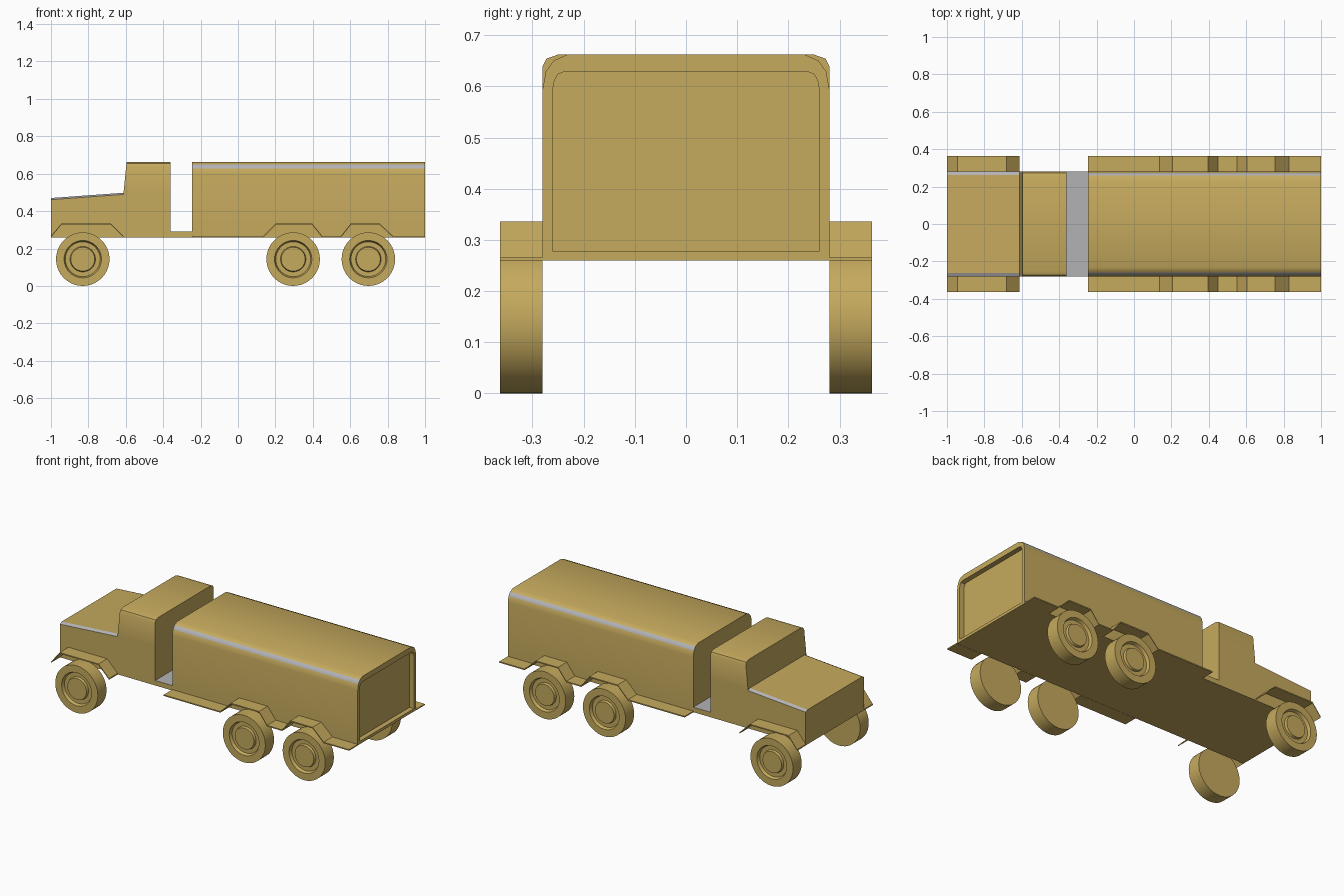
import bpy, bmesh, math
from mathutils import Vector

if "Cube" in bpy.data.objects:
    bpy.data.objects.remove(bpy.data.objects["Cube"])


def material(name, rgb):
    m = bpy.data.materials.new(name)
    m.diffuse_color = (*rgb, 1)
    m.use_nodes = True
    m.node_tree.nodes["Principled BSDF"].inputs["Base Color"].default_value = m.diffuse_color
    return m


TAN = material("tan paint", (0.56, 0.40, 0.11))
GREY = material("bare grey", (0.45, 0.45, 0.47))


def finish(name, bm, angle=None):
    bmesh.ops.recalc_face_normals(bm, faces=bm.faces)
    me = bpy.data.meshes.new(name)
    bm.to_mesh(me)
    bm.free()
    me.materials.append(TAN)
    me.materials.append(GREY)
    ob = bpy.data.objects.new(name, me)
    bpy.context.collection.objects.link(ob)
    if angle:
        bpy.ops.object.select_all(action='DESELECT')
        ob.select_set(True)
        bpy.context.view_layer.objects.active = ob
        bpy.ops.object.shade_smooth_by_angle(angle=math.radians(angle))
    return ob


def loft(name, sections, caps, grey=(), angle=None):
    """Join mirrored half sections (x, y, z); each cap covers points above its min z."""
    bm = bmesh.new()
    rings = []
    for half in sections:
        ring = list(half) + [(x, -y, z) for x, y, z in reversed(half)]
        rings.append([bm.verts.new(p) for p in ring])
    n = len(rings[0])
    for s, (a, b) in enumerate(zip(rings, rings[1:])):
        for i in range(n):
            j = (i + 1) % n
            f = bm.faces.new((a[i], a[j], b[j], b[i]))
            if s == 0 and (i in grey or n - 2 - i in grey):
                f.material_index = 1
    for ring, low in zip((rings[0], rings[-1]), caps):
        if low is not None:
            bm.faces.new([v for v in ring if v.co.z > low - 0.001])
    return finish(name, bm, angle)


def at(x, profile):
    return [(x, y, z) for y, z in profile]


# Hood with thin grey chamfers
def hood_profile(top):
    return [(0.28, 0.26), (0.28, top - 0.009), (0.262, top)]


loft("hood", [at(-1, hood_profile(0.47)), at(-0.612, hood_profile(0.498))],
     (0, None), grey=(1,))

# Cab with a leaning windscreen
cab = [(0.28, 0.26), (0.28, 0.29), (0.28, 0.498), (0.28, 0.64), (0.273, 0.654), (0.25, 0.662)]
front = [(-0.612 + max(0, z - 0.498) * 0.1, y, z) for y, z in cab]
loft("cab", [front, at(-0.36, cab)], (0.498, 0.29), angle=35)

# Low deck between cab and cargo box
deck = [(0.28, 0.26), (0.28, 0.29)]
loft("deck", [at(-0.36, deck), at(-0.245, deck)], (None, None), grey=(1,))

# Cargo box with rounded shoulders and a recessed tailgate
box = [(0.28, 0.26), (0.28, 0.29), (0.28, 0.595), (0.274, 0.629), (0.259, 0.65), (0.232, 0.662)]
gate = [(0.26, 0.277), (0.26, 0.29), (0.26, 0.595), (0.257, 0.612), (0.25, 0.624), (0.236, 0.629)]
loft("cargo_box", [at(-0.245, box), at(1, box), at(1, gate), at(0.97, gate)],
     (0.29, 0), grey=(3,), angle=35)


# Folded sheet fenders
def fender(name, path, side):
    bm = bmesh.new()
    t = 0.007
    outline = path + [(x, z - t) for x, z in reversed(path)]
    ends = [[bm.verts.new((x, side * y, z)) for x, z in outline] for y in (0.28, 0.363)]
    n, k = len(outline), len(path)
    for i in range(n):
        j = (i + 1) % n
        bm.faces.new((ends[0][i], ends[0][j], ends[1][j], ends[1][i]))
    for e in ends:
        for i in range(k - 1):
            bm.faces.new((e[i], e[i + 1], e[n - 2 - i], e[n - 1 - i]))
    finish(name, bm)


FRONT = [(-1, 0.266), (-0.943, 0.336), (-0.682, 0.336), (-0.612, 0.266)]
REAR = [(-0.245, 0.266), (0.135, 0.266), (0.205, 0.336), (0.395, 0.336), (0.45, 0.266),
        (0.55, 0.266), (0.605, 0.336), (0.755, 0.336), (0.83, 0.266), (1, 0.266)]


# Wheels turned from a tyre, rim and hub profile
def wheel(name, cx, side):
    bm = bmesh.new()
    profile = [(0, 0.28), (0.143, 0.28), (0.143, 0.363), (0.1, 0.363),
               (0.093, 0.345), (0.068, 0.345), (0.064, 0.36), (0, 0.36)]
    vs = [bm.verts.new((cx + r, side * y, 0.143)) for r, y in profile]
    es = [bm.edges.new(p) for p in zip(vs, vs[1:])]
    bmesh.ops.spin(bm, geom=vs + es, cent=Vector((cx, 0, 0.143)), axis=(0, 1, 0),
                   angle=2 * math.pi, steps=40, use_duplicate=False)
    bmesh.ops.remove_doubles(bm, verts=bm.verts, dist=0.0005)
    finish(name, bm, 30)


for label, side in (("near", -1), ("far", 1)):
    fender("front_fender_" + label, FRONT, side)
    fender("rear_fender_" + label, REAR, side)
    for pos, cx in (("front", -0.83), ("middle", 0.295), ("rear", 0.697)):
        wheel(f"{pos}_wheel_{label}", cx, side)
